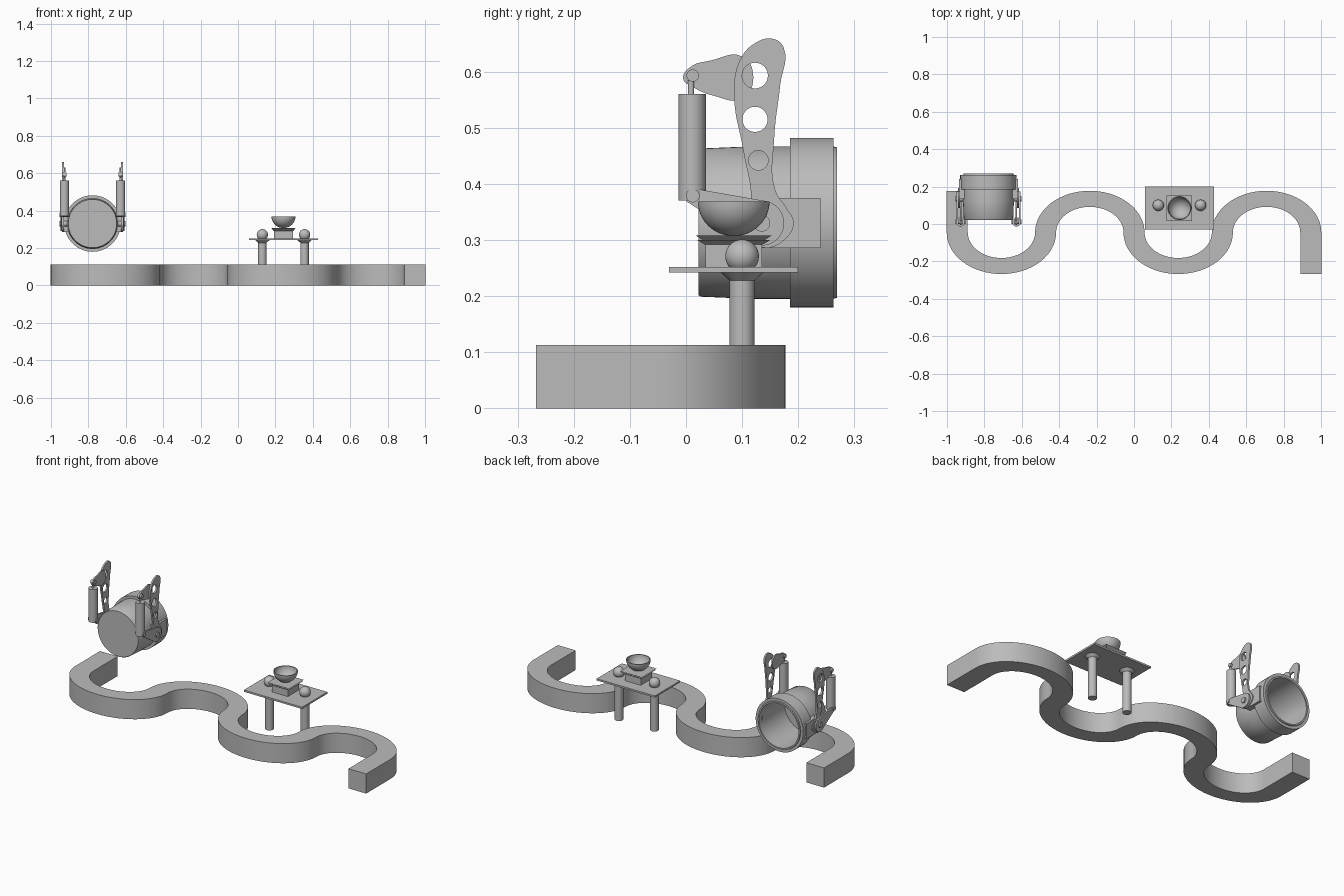
import bpy, bmesh, math
from mathutils import Matrix

if "Cube" in bpy.data.objects:
    bpy.data.objects.remove(bpy.data.objects["Cube"], do_unlink=True)

grey = bpy.data.materials.new("plain grey")
grey.use_nodes = True
GREY = (0.5, 0.5, 0.5, 1)
grey.diffuse_color = GREY
grey.node_tree.nodes["Principled BSDF"].inputs["Base Color"].default_value = GREY


def finish(name, bm, smooth=True):
    bmesh.ops.recalc_face_normals(bm, faces=bm.faces)
    mesh = bpy.data.meshes.new(name)
    bm.to_mesh(mesh)
    bm.free()
    mesh.materials.append(grey)
    ob = bpy.data.objects.new(name, mesh)
    bpy.context.collection.objects.link(ob)
    if smooth:
        bpy.ops.object.select_all(action='DESELECT')
        ob.select_set(True)
        bpy.context.view_layer.objects.active = ob
        bpy.ops.object.shade_smooth_by_angle(angle=math.radians(35))
    return ob


def box(name, lo, hi):
    bm = bmesh.new()
    bmesh.ops.create_cube(bm, size=1)
    for v in bm.verts:
        v.co = [(a + b) / 2 + c * (b - a) for a, b, c in zip(lo, hi, v.co)]
    return finish(name, bm, False)


def lathe(name, profile, loc, axis='Z', steps=48, turn=0):
    """Spin (radius, height) points round an axis through loc."""
    bm = bmesh.new()
    vs = [bm.verts.new((r, 0, h)) for r, h in profile]
    edges = [bm.edges.new(p) for p in zip(vs, vs[1:])]
    bmesh.ops.spin(bm, geom=vs + edges, cent=(0, 0, 0), axis=(0, 0, 1),
                   angle=math.tau, steps=steps)
    bmesh.ops.remove_doubles(bm, verts=bm.verts, dist=1e-5)
    rot = {'Z': Matrix.Rotation(turn, 4, 'Z'),
           'Y': Matrix.Rotation(-math.pi / 2, 4, 'X'),
           'X': Matrix.Rotation(math.pi / 2, 4, 'Y')}[axis]
    bm.transform(Matrix.Translation(loc) @ rot)
    return finish(name, bm, steps > 4)


def rod(name, r, lo, hi, loc, axis='Z'):
    return lathe(name, [(0, lo), (r, lo), (r, hi), (0, hi)], loc, axis, 32)


def circle(y, z, r, n=28, start=0, sweep=math.tau):
    return [(y + r * math.cos(start + sweep * i / n),
             z + r * math.sin(start + sweep * i / n)) for i in range(n)]


def plate(name, x, thick, outline, holes=(), rounded=False):
    """Flat side plate drawn in the y-z plane, with round holes."""
    cu = bpy.data.curves.new(name, 'CURVE')
    cu.dimensions = '2D'
    cu.fill_mode = 'BOTH'
    cu.extrude = thick / 2
    cu.resolution_u = 6
    for k, pts in enumerate([outline] + [circle(*h) for h in holes]):
        if rounded and k == 0:
            sp = cu.splines.new('BEZIER')
            sp.bezier_points.add(len(pts) - 1)
            for bp, p in zip(sp.bezier_points, pts):
                bp.co = (*p, 0)
                bp.handle_left_type = bp.handle_right_type = 'AUTO'
        else:
            sp = cu.splines.new('POLY')
            sp.points.add(len(pts) - 1)
            for q, p in zip(sp.points, pts):
                q.co = (*p, 0, 1)
        sp.use_cyclic_u = True
    tmp = bpy.data.objects.new(name + "_curve", cu)
    bpy.context.collection.objects.link(tmp)
    bpy.context.view_layer.update()
    mesh = tmp.evaluated_get(bpy.context.evaluated_depsgraph_get()).to_mesh()
    bm = bmesh.new()
    bm.from_mesh(mesh)
    bpy.data.objects.remove(tmp, do_unlink=True)
    bmesh.ops.remove_doubles(bm, verts=bm.verts, dist=1e-5)
    bm.transform(Matrix.Translation((x, 0, 0)) @ Matrix.Rotation(math.pi / 2, 4, 'Z')
                 @ Matrix.Rotation(math.pi / 2, 4, 'X'))
    return finish(name, bm)


def tapered_link(y0, z0, r0, y1, z1, r1):
    """Outline round two circles joined by tangents."""
    d = math.atan2(z1 - z0, y1 - y0)
    a = math.acos((r0 - r1) / math.hypot(y1 - y0, z1 - z0))
    return (circle(y0, z0, r0, 20, d + a, math.tau - 2 * a)
            + circle(y1, z1, r1, 20, d - a, 2 * a) + [
                (y1 + r1 * math.cos(d + a), z1 + r1 * math.sin(d + a))])


# Winding base: four half turns with straight ends, flattened in y
HALF, MID, SQUASH, Y0, TOP = 0.0563, 0.2363, 0.76, -0.045, 0.113
END = 0.2925
sections = [((-4 * MID - HALF, END), (-4 * MID + HALF, END))]
for k in range(4):
    cx, up = (2 * k - 3) * MID, (-1 if k % 2 == 0 else 1)
    for i in range(33):
        a = math.pi * (1 - i / 32)
        pts = [(cx + r * math.cos(a), up * r * math.sin(a))
               for r in (MID + HALF, MID - HALF)]
        sections.append(tuple(pts if up < 0 else pts[::-1]))
sections.append(((4 * MID - HALF, -END), (4 * MID + HALF, -END)))
bm = bmesh.new()
rings = [[bm.verts.new((x, Y0 + SQUASH * y, z))
          for (x, y), z in ((a, 0), (b, 0), (b, TOP), (a, TOP))] for a, b in sections]
for p, q in zip(rings, rings[1:]):
    for j in range(4):
        bm.faces.new((p[j], p[j - 1], q[j - 1], q[j]))
bm.faces.new(rings[0])
bm.faces.new(rings[-1])
bmesh.ops.remove_doubles(bm, verts=bm.verts, dist=1e-4)
finish("winding_base", bm)

# Small table with two legs, two balls and a bowl on a stand
TX, TY = 0.243, 0.085
box("table_top", (TX - 0.185, TY - 0.115, 0.242), (TX + 0.185, TY + 0.115, 0.252))
for side, s in (("right", -1), ("left", 1)):
    at = (TX + s * 0.113, 0.1, 0)
    lathe(side + "_table_leg", [(0, 0), (0.0225, 0), (0.0225, 0.228),
                                (0.038, 0.242), (0, 0.242)], at)
    ball = [(0.03 * math.sin(math.pi * i / 16), 0.271 - 0.03 * math.cos(math.pi * i / 16))
            for i in range(17)]
    lathe(side + "_ball", ball, at, steps=32)
box("bowl_stand", (TX - 0.05, TY - 0.05, 0.252), (TX + 0.05, TY + 0.05, 0.295))
for name, z, half in (("lower_tray", 0.292, 0.065), ("upper_tray", 0.300, 0.068)):
    w = math.sqrt(2)
    lathe(name, [(0, z), ((half - 0.013) * w, z), (half * w, z + 0.008), (0, z + 0.008)],
          (TX, TY, 0), steps=4, turn=math.pi / 4)
arc = [math.pi / 2 * i / 12 for i in range(13)]
lathe("bowl", [(0.064 * math.sin(a), -0.062 * math.cos(a)) for a in arc]
      + [(0.059 * math.sin(a), -0.057 * math.cos(a)) for a in reversed(arc)],
      (TX, TY, 0.369))

# Drum: closed at the front, open at the back, with a thick collar
DX, DZ = -0.778, 0.331
lathe("drum", [(0, 0.022), (0.129, 0.022), (0.132, 0.026), (0.136, 0.12), (0.136, 0.262),
               (0.134, 0.269), (0.126, 0.269), (0.126, 0.035), (0, 0.035)],
      (DX, 0, DZ), 'Y', 64)
lathe("drum_collar", [(0.13, 0.185), (0.151, 0.185), (0.151, 0.263), (0.13, 0.263)],
      (DX, 0, DZ), 'Y', 64)

# Linkage on each side of the drum
ARM = [(0.116, 0.363), (0.102, 0.46), (0.086, 0.555), (0.095, 0.618), (0.125, 0.652),
       (0.157, 0.658), (0.174, 0.643), (0.168, 0.577), (0.157, 0.479), (0.159, 0.389),
       (0.179, 0.357), (0.192, 0.33), (0.175, 0.3), (0.135, 0.287), (0.105, 0.32)]
ARM_HOLES = [(0.123, 0.593, 0.023), (0.123, 0.515, 0.0225), (0.129, 0.442, 0.0175)]
UPPER_LINK = [(-0.005, 0.587), (0.006, 0.607), (0.045, 0.62), (0.1, 0.627), (0.12, 0.59),
              (0.1, 0.552), (0.05, 0.557), (0.01, 0.574)]
for side, s in (("right", -1), ("left", 1)):
    def sx(d):
        return DX + s * d
    plate(side + "_tall_arm", sx(0.157), 0.01, ARM, ARM_HOLES, True)
    plate(side + "_upper_link", sx(0.148), 0.008, UPPER_LINK, (), True)
    plate(side + "_lower_link", sx(0.166), 0.008,
          tapered_link(0.012, 0.378, 0.014, 0.135, 0.33, 0.04))
    rod(side + "_cylinder", 0.0245, 0.37, 0.56, (sx(0.150), 0.011, 0))
    rod(side + "_piston_rod", 0.0055, 0.55, 0.593, (sx(0.150), 0.009, 0))
    rod(side + "_upper_pin", 0.011, -0.012, 0.012, (sx(0.150), 0.012, 0.593), 'X')
    rod(side + "_lower_pin", 0.012, -0.026, 0.026, (sx(0.150), 0.012, 0.379), 'X')
    rod(side + "_pivot_pin", 0.015, -0.02, 0.02, (sx(0.157), 0.135, 0.33), 'X')
    xs = sorted((sx(0.125), sx(0.157)))
    box(side + "_mount_block", (xs[0], 0.135, 0.286), (xs[1], 0.24, 0.375))
